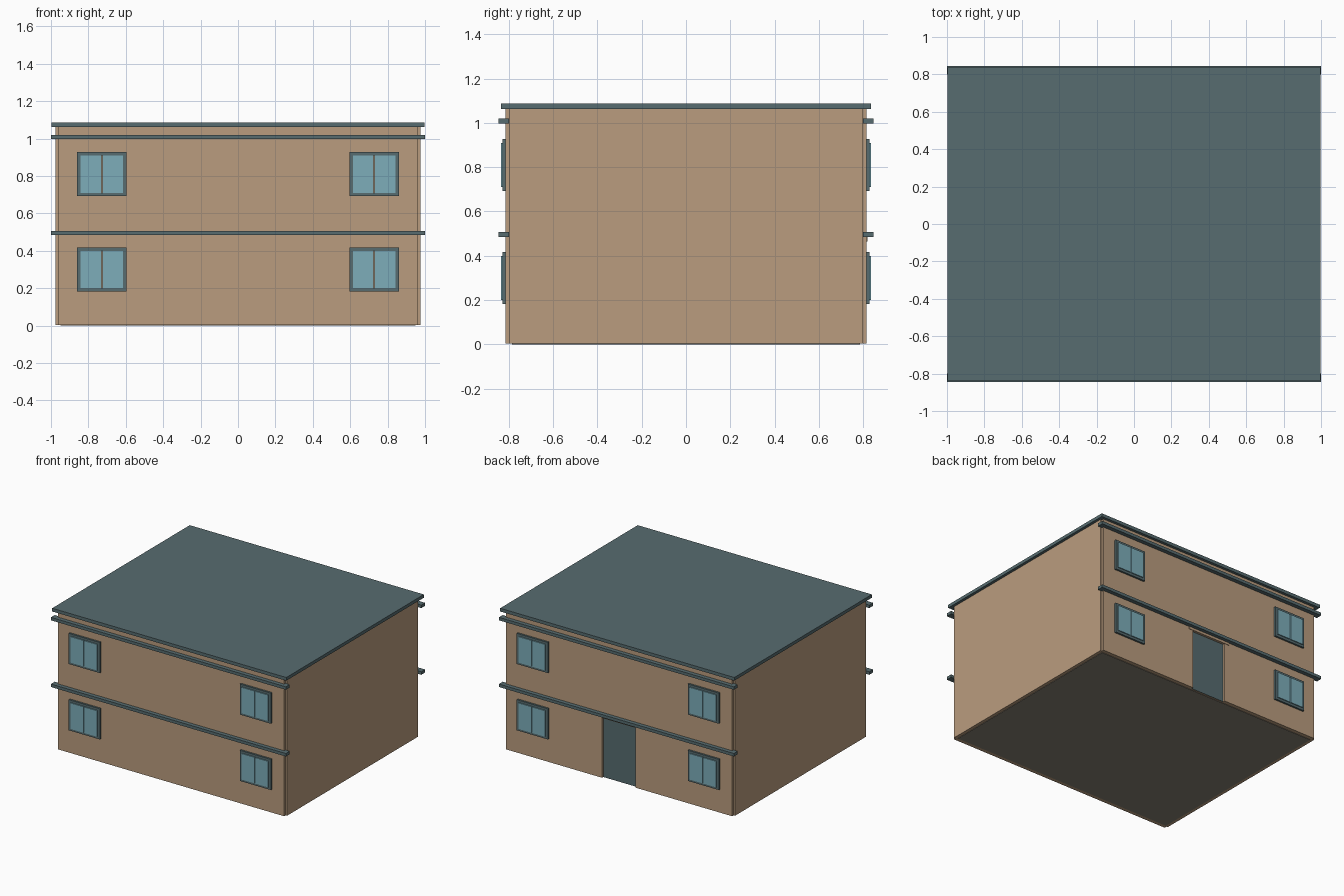
import bpy
import bmesh
from mathutils import Matrix, Vector

cube = bpy.data.objects.get("Cube")
if cube:
    bpy.data.objects.remove(cube, do_unlink=True)


def material(name, rgb):
    mat = bpy.data.materials.new(name)
    mat.use_nodes = True
    mat.diffuse_color = (*rgb, 1)
    mat.node_tree.nodes["Principled BSDF"].inputs["Base Color"].default_value = (*rgb, 1)
    return mat


TAN = material("tan wall", (0.49, 0.335, 0.21))
TEAL = material("dark teal trim", (0.095, 0.15, 0.16))
GLASS = material("pale blue glass", (0.205, 0.42, 0.49))
FLOOR = material("grey floor", (0.24, 0.215, 0.17))


def boxes(name, mat, *bounds):
    """One object made of boxes, each given as (x range, y range, z range)."""
    bm = bmesh.new()
    for ranges in bounds:
        lo, hi = (Vector(c) for c in zip(*ranges))
        place = Matrix.Translation((lo + hi) / 2) @ Matrix.Diagonal((*(hi - lo), 1))
        bmesh.ops.create_cube(bm, size=1, matrix=place)
    mesh = bpy.data.meshes.new(name)
    bm.to_mesh(mesh)
    bm.free()
    mesh.materials.append(mat)
    obj = bpy.data.objects.new(name, mesh)
    bpy.context.collection.objects.link(obj)
    return obj


def sym(v):
    return (-v, v)


BASE, EAVES = 0.003, 1.062
BODY_Y, FACE_Y = 0.797, 0.815
FACE_X, DOOR_X, DOOR_Z = 0.963, 0.143, 0.465

# Main block, floor and roof
boxes("main_block", TAN, (sym(0.975), sym(BODY_Y), (BASE, EAVES)))
boxes("floor_slab", FLOOR, (sym(0.95), sym(0.785), (0, 0.02)))
boxes("roof_slab", TEAL, (sym(0.996), sym(0.836), (EAVES, 1.087)))

# Front facing and back facing, the back one open at the door
boxes("front_facing", TAN, (sym(FACE_X), (-FACE_Y, -BODY_Y), (BASE, EAVES)))
back = (BODY_Y, FACE_Y)
boxes("back_facing_left", TAN, ((DOOR_X, FACE_X), back, (BASE, EAVES)))
boxes("back_facing_right", TAN, ((-FACE_X, -DOOR_X), back, (BASE, EAVES)))
boxes("back_facing_middle", TAN, (sym(DOOR_X), back, (DOOR_Z, EAVES)))
boxes("door", TEAL, (sym(DOOR_X), (BODY_Y, BODY_Y + 0.003), (BASE, DOOR_Z)))
boxes("door_header", TAN, (sym(0.18), (FACE_Y, FACE_Y + 0.004), (DOOR_Z, 0.484)))


def window(name, side, x, z):
    """Framed window with two panes, centred on (x, z) of one facing."""
    w, h, rim, gap = 0.132, 0.118, 0.018, 0.003

    def depth(d):
        return tuple(sorted((side * FACE_Y, side * (FACE_Y + d))))

    d = depth(0.014)
    frame = []
    for s in (-1, 1):
        upright = sorted((x + s * w, x + s * (w - rim)))
        rail = sorted((z + s * h, z + s * (h - rim)))
        frame.append((upright, d, (z - h, z + h)))
        frame.append(((x - w + rim, x + w - rim), d, rail))
    boxes(name + "_frame", TEAL, *frame)
    panes = [(sorted((x + s * gap, x + s * (w - rim))), depth(0.021),
              (z - h + rim, z + h - rim)) for s in (-1, 1)]
    boxes(name + "_panes", GLASS, *panes)


# Windows and horizontal bands on both long facings
for side, face in ((-1, "front"), (1, "back")):
    for floor, z in (("lower", 0.3), ("upper", 0.81)):
        for x, hand in ((-0.728, "right"), (0.728, "left")):
            window(f"{face}_{floor}_{hand}_window", side, x, z)
    band_y = sorted((side * 0.8, side * 0.846))
    for level, z in (("middle", 0.484), ("top", 0.997)):
        boxes(f"{face}_{level}_band", TEAL, (sym(1), band_y, (z, z + 0.023)))
